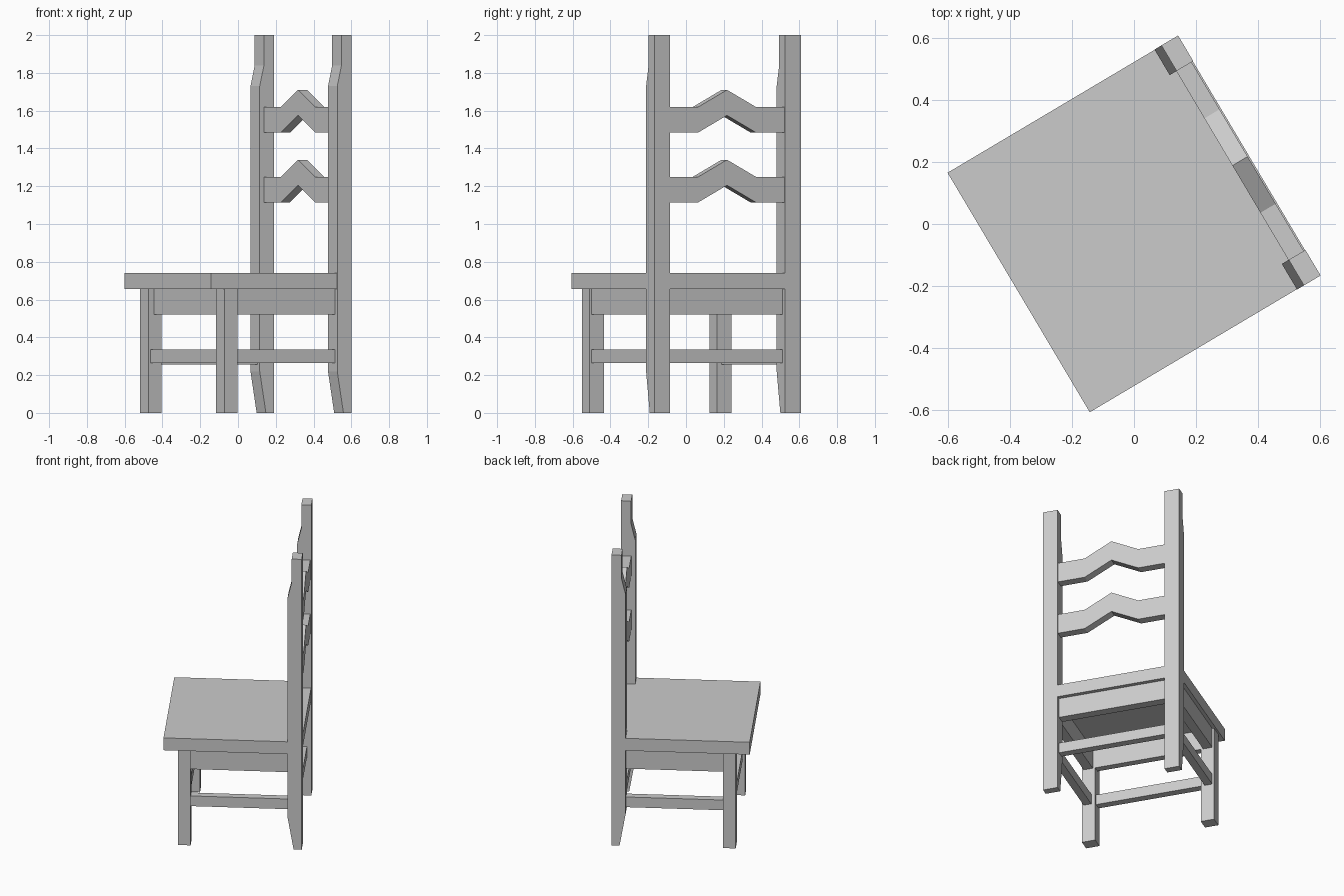
import bpy, bmesh, math
from mathutils import Matrix

cube = bpy.data.objects.get("Cube")
if cube:
    bpy.data.objects.remove(cube, do_unlink=True)

grey = bpy.data.materials.new("plain_grey")
grey.use_nodes = True
COLOUR = (0.6, 0.6, 0.6, 1)
grey.diffuse_color = COLOUR
grey.node_tree.nodes["Principled BSDF"].inputs["Base Color"].default_value = COLOUR

# The chair is built with its back towards +x, then turned about z
TURN = Matrix.Rotation(math.radians(30.7), 4, "Z")


def prism(name, profile, offset):
    """Extrude a closed outline by an offset vector."""
    bm = bmesh.new()
    face = bm.faces.new([bm.verts.new(p) for p in profile])
    extruded = bmesh.ops.extrude_face_region(bm, geom=[face])
    moved = [e for e in extruded["geom"] if isinstance(e, bmesh.types.BMVert)]
    bmesh.ops.translate(bm, verts=moved, vec=offset)
    bmesh.ops.recalc_face_normals(bm, faces=bm.faces)
    mesh = bpy.data.meshes.new(name)
    bm.to_mesh(mesh)
    bm.free()
    mesh.materials.append(grey)
    obj = bpy.data.objects.new(name, mesh)
    obj.matrix_world = TURN
    bpy.context.collection.objects.link(obj)


def box(name, x, y, z):
    base = [(x[0], y[0], z[0]), (x[1], y[0], z[0]), (x[1], y[1], z[0]), (x[0], y[1], z[0])]
    prism(name, base, (0, 0, z[1] - z[0]))


# Seat
box("seat", (-0.4325, 0.431), (-0.449, 0.449), (0.655, 0.74))

# Rear posts, thinned at the foot and top on their front side
BACK = 0.4325
outline = [(BACK, 0), (BACK, 2), (0.37, 2), (0.37, 1.84),
           (0.344, 1.73), (0.344, 0.22), (0.382, 0)]
APRON_Z = (0.52, 0.655)
for side, s in (("left", 1), ("right", -1)):
    prism(side + "_rear_post", [(x, s * 0.354, z) for x, z in outline], (0, s * 0.096, 0))
    box(side + "_front_leg", (-0.344, -0.264), sorted((s * 0.349, s * 0.437)), (0, 0.655))
    box(side + "_apron", (-0.264, 0.344), sorted((s * 0.365, s * 0.425)), APRON_Z)
    drop = 0.01 if s > 0 else 0
    box(side + "_stretcher", (-0.264, 0.344), sorted((s * 0.375, s * 0.425)),
        (0.265 - drop, 0.335 - drop))

# Front and rear rails
box("front_apron", (-0.31, -0.264), (-0.349, 0.349), APRON_Z)
box("rear_apron", (0.345, 0.405), (-0.354, 0.354), APRON_Z)
box("front_stretcher", (-0.332, -0.282), (-0.349, 0.349), (0.265, 0.335))
box("rear_stretcher", (0.355, 0.405), (-0.354, 0.354), (0.265, 0.335))

# Peaked back slats
bends = [(-0.354, 0), (-0.177, 0), (0, 0.09), (0.177, 0), (0.354, 0)]
for name, z in (("lower_slat", 1.115), ("upper_slat", 1.485)):
    lower = [(0.369, y, z + rise) for y, rise in bends]
    upper = [(0.369, y, z + 0.135 + rise) for y, rise in reversed(bends)]
    prism(name, lower + upper, (0.057, 0, 0))
